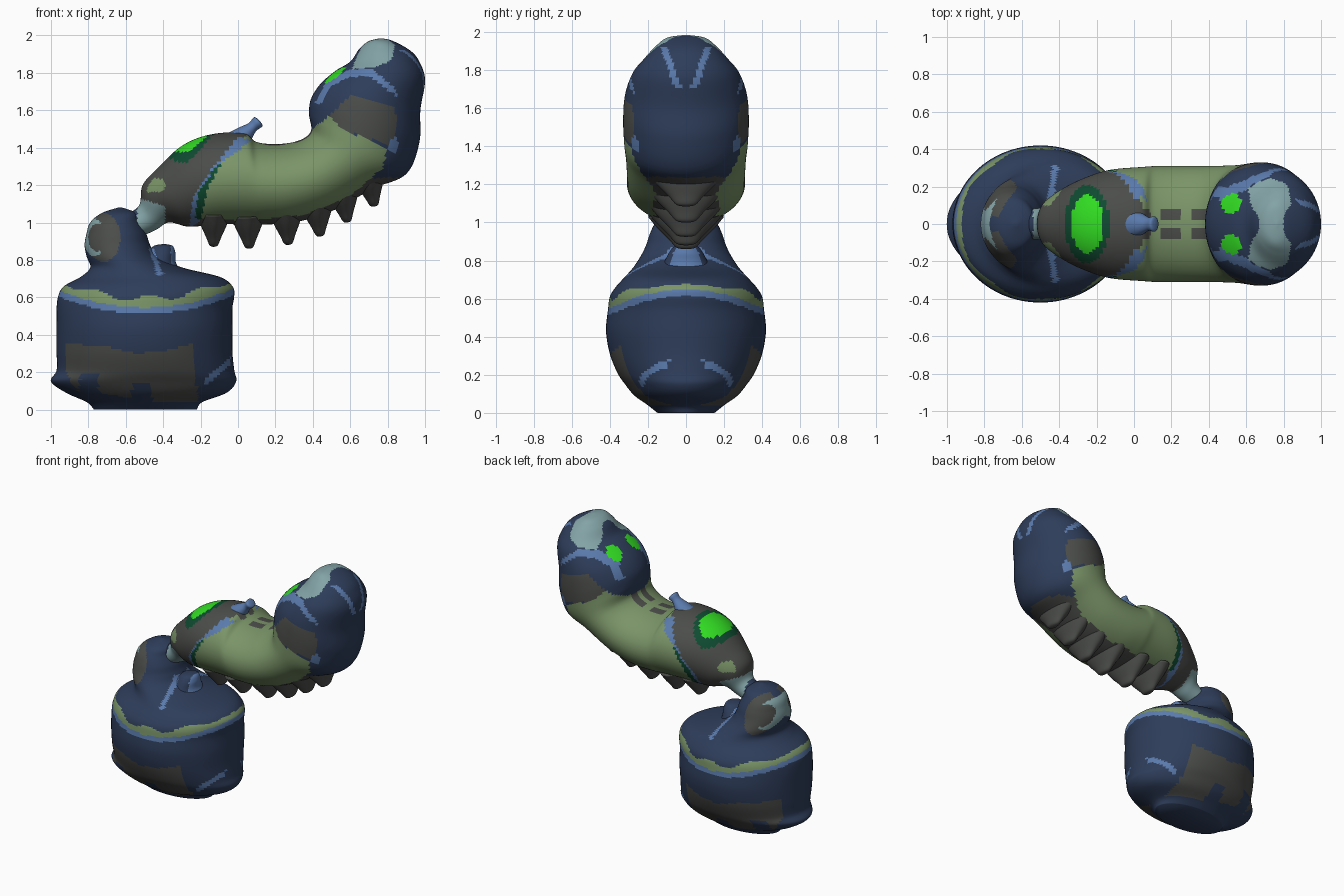
import bpy
import bmesh
import math
from mathutils import Vector

cube = bpy.data.objects.get("Cube")
if cube:
    bpy.data.objects.remove(cube)

# Flat colours, given as display values and converted to linear
PALETTE = {
    "navy": (46, 61, 90), "light_blue": (90, 122, 172), "olive": (122, 148, 104),
    "charcoal": (75, 77, 74), "bright_green": (50, 222, 35),
    "dark_green": (15, 75, 50), "pale_teal": (131, 163, 166),
}
NAMES = list(PALETTE)


def linear(value):
    c = value / 255
    return c / 12.92 if c < 0.04 else ((c + 0.055) / 1.055) ** 2.4


def make_material(name):
    mat = bpy.data.materials.new(name)
    colour = [linear(v) for v in PALETTE[name]] + [1]
    mat.use_nodes = True
    mat.diffuse_color = colour
    shader = next(n for n in mat.node_tree.nodes if n.type == "BSDF_PRINCIPLED")
    shader.inputs["Base Color"].default_value = colour
    shader.inputs["Roughness"].default_value = 0.8
    return mat


MATERIALS = [make_material(name) for name in NAMES]


def inside(polygon, x, z):
    """Even-odd test of a point against a side-profile polygon."""
    hit = False
    for (ax, az), (bx, bz) in zip(polygon, polygon[1:] + polygon[:1]):
        if (az > z) != (bz > z) and x < (bx - ax) * (z - az) / (bz - az) + ax:
            hit = not hit
    return hit


def ellipse(x, z, cx, cz, rx, rz):
    return ((x - cx) / rx) ** 2 + ((z - cz) / rz) ** 2 < 1


def spline(p, q, r, s, t):
    return [0.5 * (2 * b + (c - a) * t + (2 * a - 5 * b + 4 * c - d) * t * t
                   + (3 * b - a - 3 * c + d) * t ** 3) for a, b, c, d in zip(p, q, r, s)]


def loft(name, rings, colour, steps=8, sides=96):
    """Skin smooth elliptical rings; each is (x, z) to (x, z) across, then depth."""
    dense = []
    for i in range(len(rings) - 1):
        near = [rings[min(max(i + k, 0), len(rings) - 1)] for k in (-1, 0, 1, 2)]
        dense += [spline(*near, k / steps) for k in range(steps)]
    dense.append(rings[-1])
    bm = bmesh.new()
    loops = []
    for ax, az, bx, bz, depth in dense:
        loop = []
        for k in range(sides):
            angle = math.tau * k / sides
            c, s = math.cos(angle) / 2, math.sin(angle)
            loop.append(bm.verts.new(((ax + bx) / 2 + (ax - bx) * c, depth * s,
                                      (az + bz) / 2 + (az - bz) * c)))
        loops.append(loop)
    for low, high in zip(loops, loops[1:]):
        for k in range(sides):
            n = (k + 1) % sides
            bm.faces.new((low[k], low[n], high[n], high[k]))
    bm.faces.new(loops[0])
    bm.faces.new(loops[-1])
    bmesh.ops.recalc_face_normals(bm, faces=bm.faces)
    for face in bm.faces:
        p = face.calc_center_median()
        face.material_index = NAMES.index(colour(p.x, abs(p.y), p.z))
        face.smooth = True
    mesh = bpy.data.meshes.new(name)
    bm.to_mesh(mesh)
    bm.free()
    for mat in MATERIALS:
        mesh.materials.append(mat)
    obj = bpy.data.objects.new(name, mesh)
    bpy.context.collection.objects.link(obj)


def level(left, right, z, depth):
    return (left, z, right, z, depth)


# Base drum with its rounded upper knob
PANEL = [(-.92, .35), (-.7, .34), (-.55, .3), (-.4, .31), (-.25, .35), (-.21, .04),
         (-.46, .04), (-.46, .14), (-.56, .14), (-.58, .06), (-.74, .09),
         (-.75, .19), (-.84, .19), (-.85, .09), (-.92, .2)]
CREASE = [(-.48, .87), (-.45, .86), (-.4, .72), (-.43, .71)]
FOOT_MARK = [(-.17, .13), (-.04, .24), (-.04, .28), (-.17, .17)]


def base_colour(x, y, z):
    rise = z - (.51 + .1 * ((x + .5) / .47) ** 2)
    if 0 < rise < .035 and z < .75:
        return "light_blue"
    if 0 < rise < .085 + .015 * math.sin(x * 23) and z < .75:
        return "olive"
    if ellipse(x, z, -.77, .92, .055, .1) and not ellipse(x, z, -.75, .92, .05, .075):
        return "pale_teal"
    if ellipse(x, z, -.72, .92, .09, .13) and y > .04:
        return "charcoal"
    if inside(CREASE, x, z) or inside(FOOT_MARK, x, z):
        return "light_blue"
    return "charcoal" if inside(PANEL, x, z) else "navy"


loft("base_drum", [
    level(-.77, -.22, 0, .15), level(-.81, -.19, .04, .2), level(-.92, -.06, .09, .27),
    level(-1, -.01, .15, .32), level(-.97, -.02, .21, .36), level(-.97, -.03, .31, .4),
    level(-.97, -.03, .43, .42), level(-.97, -.03, .54, .41), level(-.96, -.02, .61, .4),
    level(-.93, -.03, .66, .37), level(-.84, -.1, .71, .325), level(-.79, -.3, .76, .28),
    level(-.81, -.43, .82, .24), level(-.82, -.47, .88, .21), level(-.81, -.49, .94, .19),
    level(-.79, -.52, 1, .16), level(-.73, -.54, 1.05, .11), level(-.64, -.62, 1.08, .01),
], base_colour)


# Blunt lug beside the knob
def lug_colour(x, y, z):
    return "light_blue" if x > -.36 or inside(CREASE, x, z) else "navy"


loft("base_lug", [
    level(-.56, -.28, .7, .16), level(-.51, -.33, .78, .12), level(-.48, -.335, .84, .09),
    level(-.45, -.35, .875, .06), level(-.4, -.39, .885, .01),
], lug_colour, sides=48)

# Curved arm that swells into the raised head
COLLAR = [(.0, 1.46), (.07, 1.44), (-.08, 1.32), (-.17, 1.18), (-.21, 1.0),
          (-.26, .97), (-.24, 1.14), (-.13, 1.3)]
BODY = [(.07, 1.5), (.4, 1.5), (.49, 1.57), (.55, 1.5), (.8, 1.4), (.78, 1.3),
        (.6, 1.14), (.35, 1.04), (.05, 1.01), (-.21, 1.02), (-.17, 1.18), (-.08, 1.32)]
EDGE = [(-.08, 1.32), (-.12, 1.3), (-.21, 1.16), (-.23, 1.02), (-.2, 1.02), (-.16, 1.19)]
CHEEK = [(.49, 1.57), (.6, 1.68), (.84, 1.62), (.85, 1.5), (.82, 1.41), (.55, 1.5)]
BROW = [(.44, 1.63), (.5, 1.73), (.6, 1.78), (.71, 1.78), (.85, 1.67), (.84, 1.72),
        (.72, 1.82), (.6, 1.82), (.47, 1.75), (.41, 1.64)]
CROWN = [(.61, 1.82), (.64, 1.9), (.7, 2), (.77, 2), (.84, 1.95), (.82, 1.87), (.74, 1.83)]


def arm_colour(x, y, z):
    if x < -.39:
        in_streak = ellipse(x, z, -.47, 1.2, .1, .04)
        if z < 1.12 - .3 * (x + .5):
            return "pale_teal" if x > -.54 else "navy"
        return "olive" if in_streak and y > .1 else "charcoal"
    if x < 0 and z > 1.3:
        if ellipse(x, y, -.25, 0, .085, .155):
            return "bright_green"
        if ellipse(x, y, -.25, 0, .12, .21):
            return "dark_green"
    if z > 1.7 and ellipse(x, y, .52, .11, .055, .05):
        return "bright_green"
    if inside(CROWN, x, z):
        return "pale_teal"
    if x > .84 and 1.7 < z < 1.92 and abs(y - .04 - .35 * (z - 1.7)) < .018:
        return "light_blue"
    if inside(BROW, x, z) or ellipse(x, z, .83, 1.41, .025, .045):
        return "light_blue"
    if inside(EDGE, x, z):
        return "dark_green"
    if inside(COLLAR, x, z):
        return "light_blue"
    if inside(CHEEK, x, z):
        return "charcoal"
    if inside(BODY, x, z):
        top_patch = z > 1.38 and .03 < y < .08 and math.sin(x * 40) > -.3
        return "charcoal" if top_patch else "olive"
    return "charcoal" if x < .3 or z < 1.24 else "navy"


loft("arm_and_head", [
    (-.62, 1.03, -.53, .92, .08), (-.53, 1.09, -.44, .96, .09), (-.51, 1.2, -.37, 1, .14),
    (-.43, 1.29, -.28, .98, .2), (-.3, 1.41, -.21, .98, .25), (-.15, 1.47, -.1, .99, .29),
    (.03, 1.48, .06, .99, .305), (.1, 1.43, .15, .99, .31), (.22, 1.42, .3, 1, .31),
    (.33, 1.44, .5, 1.06, .31), (.39, 1.49, .72, 1.18, .315), (.38, 1.58, .9, 1.26, .325),
    (.39, 1.66, .97, 1.43, .33), (.44, 1.74, .975, 1.6, .32), (.52, 1.81, 1, 1.76, .28),
    (.6, 1.86, .97, 1.86, .22), (.65, 1.93, .92, 1.92, .16), (.7, 1.97, .83, 1.97, .1),
    (.76, 1.985, .77, 1.985, .01),
], arm_colour)


# Tapered ridges under the arm and the small knob on top
def taper(name, root, tip, wide, deep, blunt, colour):
    root, tip = Vector((root[0], 0, root[1])), Vector((tip[0], 0, tip[1]))
    side = (tip - root).cross(Vector((0, 1, 0))).normalized()
    rings = []
    for t, size in ((0, 1), (.35, .75), (.7, .45), (.95, blunt), (1, .04)):
        mid, half = root.lerp(tip, t), side * wide * size
        a, b = mid - half, mid + half
        rings.append((a.x, a.z, b.x, b.z, deep * size))
    loft(name, rings, lambda x, y, z: colour, steps=4, sides=32)


SPIKES = [(-.13, .87), (.06, .86), (.27, .88), (.44, .925), (.585, 1), (.73, 1.085)]
for number, (x, z) in enumerate(SPIKES):
    lean = .04 * number / len(SPIKES)
    taper(f"under_ridge_{number + 1}", (x - lean, z + .17), (x, z), .09, .2, .25, "charcoal")
taper("top_knob", (-.01, 1.43), (.115, 1.545), .065, .08, .5, "light_blue")
